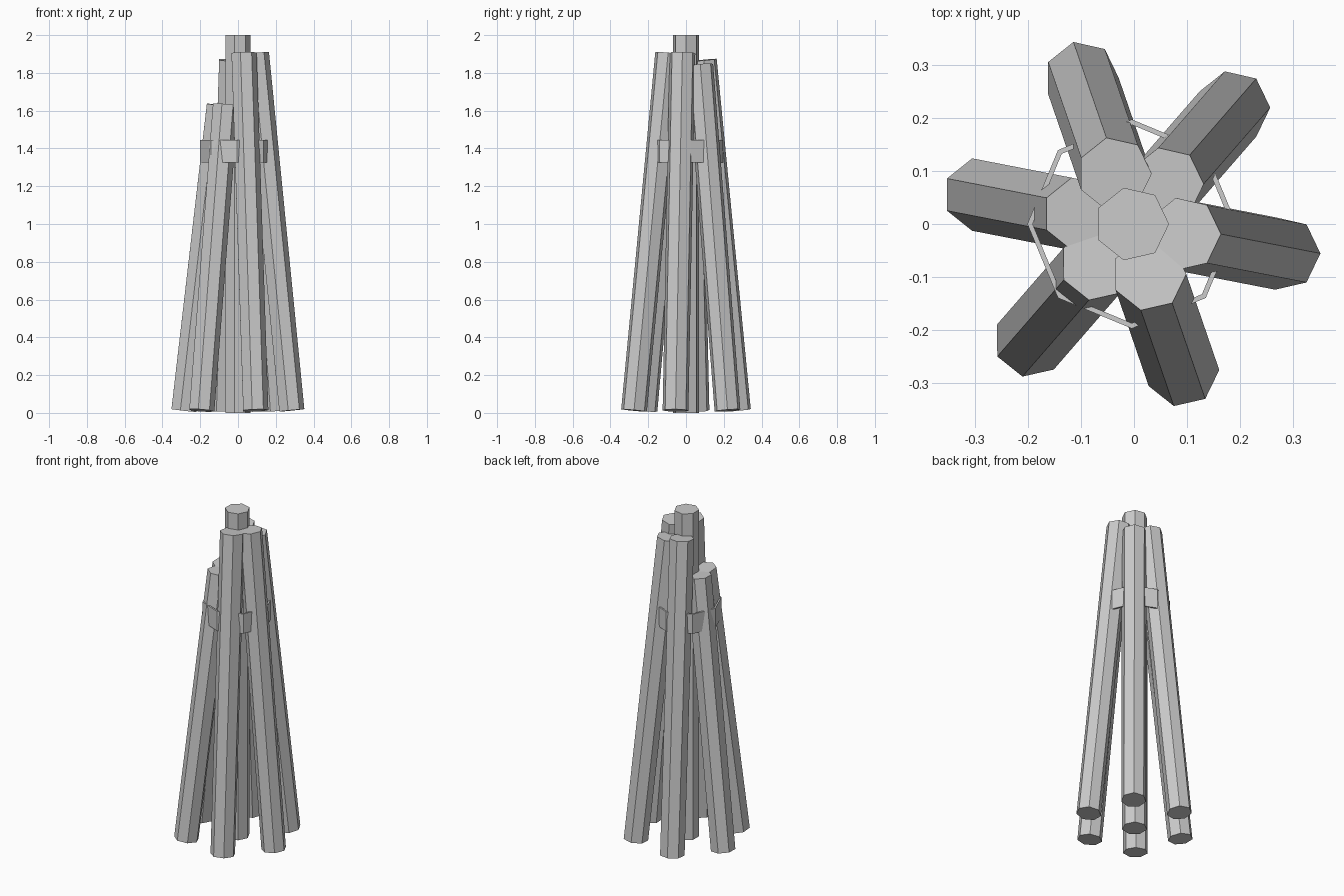
import bpy
import bmesh
from math import cos, sin, tau, radians
from mathutils import Vector

cube = bpy.data.objects.get("Cube")
if cube:
    bpy.data.objects.remove(cube, do_unlink=True)

GREY = (0.6, 0.6, 0.6, 1.0)
mat = bpy.data.materials.new("plain grey")
mat.use_nodes = True
mat.diffuse_color = GREY
mat.node_tree.nodes["Principled BSDF"].inputs["Base Color"].default_value = GREY

CENTRE = Vector((-0.004, 0, 0))
POLE_RADIUS = 0.07
POLE_SIDES = 7


def finish(name, bm):
    bmesh.ops.recalc_face_normals(bm, faces=bm.faces)
    mesh = bpy.data.meshes.new(name)
    bm.to_mesh(mesh)
    bm.free()
    mesh.materials.append(mat)
    obj = bpy.data.objects.new(name, mesh)
    bpy.context.collection.objects.link(obj)
    return obj


def polar(radius, angle, z):
    return Vector((radius * cos(angle), radius * sin(angle), z))


def pole(name, bottom, top):
    """Seven-sided pole with ends square to its axis."""
    axis = top - bottom
    turn = Vector((0, 0, 1)).rotation_difference(axis)
    bm = bmesh.new()
    base = bm.faces.new([
        bm.verts.new(bottom + turn @ polar(POLE_RADIUS, tau * i / POLE_SIDES, 0))
        for i in range(POLE_SIDES)])
    result = bmesh.ops.extrude_face_region(bm, geom=[base], use_keep_orig=True)
    moved = [v for v in result["geom"] if isinstance(v, bmesh.types.BMVert)]
    bmesh.ops.translate(bm, verts=moved, vec=axis)
    return finish(name, bm)


def band(name, outer, inner, low, high, sides):
    """Thin faceted hoop with a rectangular section."""
    bm = bmesh.new()
    section = [(outer, low), (outer, high), (inner, high), (inner, low)]
    rings = [[bm.verts.new(CENTRE + polar(r, tau * i / sides, z)) for r, z in section]
             for i in range(sides)]
    for i in range(sides):
        a, b = rings[i], rings[(i + 1) % sides]
        for j in range(4):
            k = (j + 1) % 4
            bm.faces.new((a[j], b[j], b[k], a[k]))
    return finish(name, bm)


# Upright pole in the middle
pole("centre_pole", CENTRE, CENTRE + Vector((0, 0, 2)))

# Leaning poles around it, each with its own height
for i, height in enumerate([1.905, 1.843, 1.868, 1.63, 1.63, 1.905]):
    angle = radians(-11 + 60 * i)
    pole(f"leaning_pole_{i + 1}",
         CENTRE + polar(0.291, angle, 0.013),
         CENTRE + polar(0.1, angle, height))

# Hoop that ties the poles together
band("binding_band", 0.197, 0.187, 1.325, 1.445, 8)
